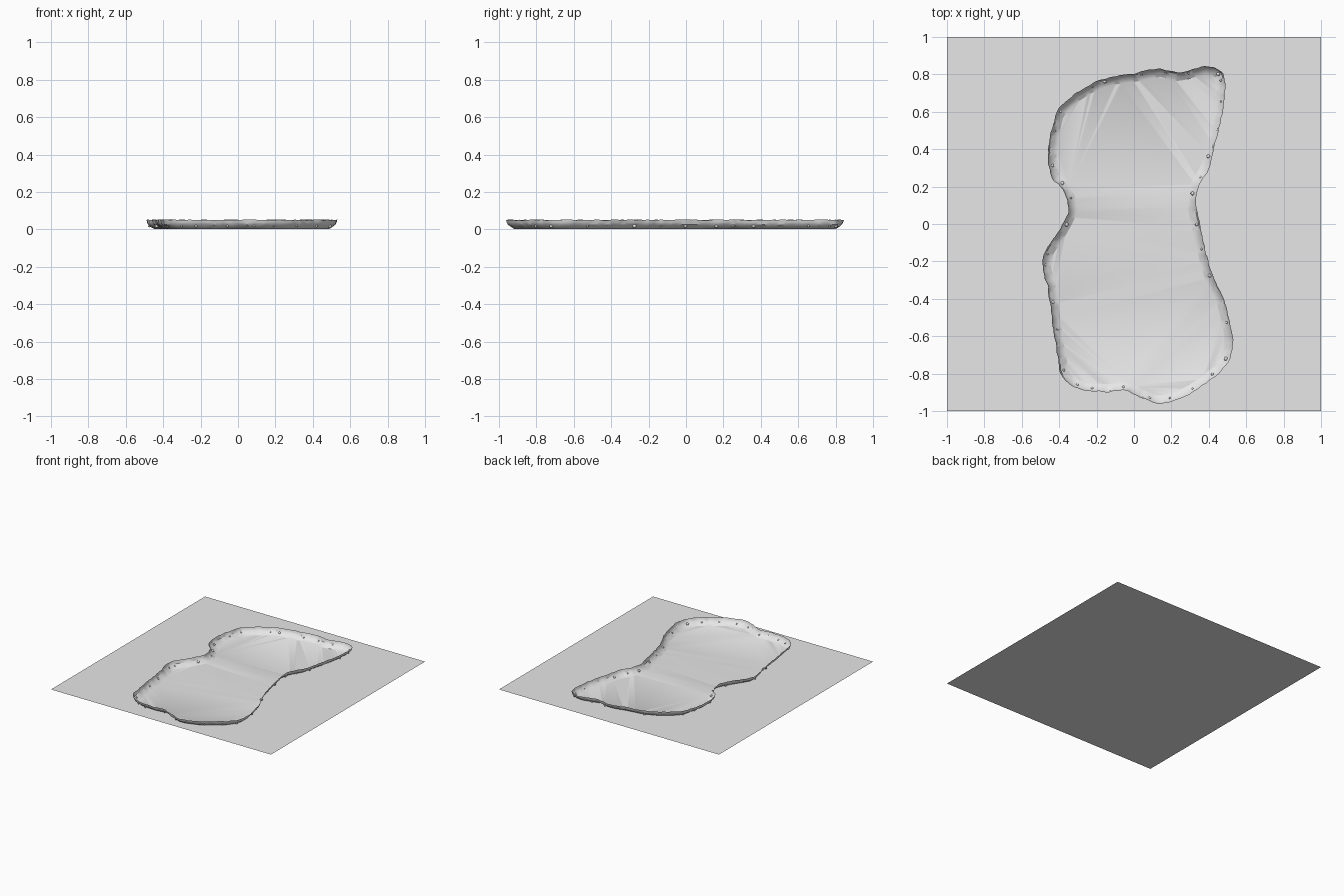
import bpy
import bmesh
import random
from mathutils import Vector, noise

random.seed(4)
cube = bpy.data.objects.get("Cube")
if cube:
    bpy.data.objects.remove(cube, do_unlink=True)

grey = bpy.data.materials.new("plain grey")
grey.use_nodes = True
grey.diffuse_color = (0.8, 0.8, 0.8, 1)
grey.node_tree.nodes["Principled BSDF"].inputs["Base Color"].default_value = (0.8, 0.8, 0.8, 1)


def make_object(name, bm):
    mesh = bpy.data.meshes.new(name)
    bm.to_mesh(mesh)
    bm.free()
    mesh.materials.append(grey)
    obj = bpy.data.objects.new(name, mesh)
    bpy.context.collection.objects.link(obj)
    return obj


def smooth_loop(points, steps):
    """Closed Catmull-Rom curve through the points."""
    out = []
    n = len(points)
    for i in range(n):
        a, b, c, d = (Vector(points[(i + k) % n]) for k in (-1, 0, 1, 2))
        for s in range(steps):
            t = s / steps
            out.append(0.5 * (2 * b + (c - a) * t + (2 * a - 5 * b + 4 * c - d) * t ** 2
                              + (3 * b - a - 3 * c + d) * t ** 3))
    return out


# Rim outline, clockwise from the back
outline = [
    (.14, .83), (.23, .81), (.37, .84), (.46, .82), (.485, .75), (.48, .64), (.44, .45),
    (.4, .3), (.35, .21), (.33, .13), (.35, 0), (.38, -.13), (.42, -.27), (.49, -.43),
    (.53, -.65), (.48, -.77), (.4, -.84), (.28, -.92), (.14, -.96), (.04, -.93),
    (-.05, -.89), (-.15, -.9), (-.3, -.88), (-.38, -.82), (-.41, -.7), (-.44, -.5),
    (-.46, -.35), (-.49, -.22), (-.47, -.14), (-.4, -.03), (-.35, .08), (-.38, .18),
    (-.44, .25), (-.46, .36), (-.44, .5), (-.4, .62), (-.28, .72), (-.15, .78), (0, .805),
]
loop = smooth_loop(outline, 12)
count = len(loop)
inward = []
for i in range(count):
    tangent = (loop[(i + 5) % count] - loop[i - 5]).normalized()
    inward.append(Vector((tangent.y, -tangent.x)))


def rough(i, layer, amount):
    p = loop[i]
    return amount * noise.noise(Vector((p.x * 25, p.y * 25, layer * 7.3)))


# Ground sheet
bm = bmesh.new()
bmesh.ops.create_grid(bm, x_segments=1, y_segments=1, size=1)
make_object("ground_sheet", bm)

# Basin: flat floor, flared lower wall, near-vertical uneven lip
profile = [(.045, .001, 0), (.026, .012, .004), (.008, .027, .006), (.003, .039, .006), (0, .051, .007)]
bm = bmesh.new()
rings = []
for layer, (inset, z, wobble) in enumerate(profile):
    ring = []
    for i in range(count):
        p = loop[i] + inward[i] * (inset + rough(i, 1, wobble))
        ring.append(bm.verts.new((p.x, p.y, z + rough(i, layer + 2, wobble * .7))))
    rings.append(ring)
for low, high in zip(rings, rings[1:]):
    for i in range(count):
        j = (i + 1) % count
        bm.faces.new((low[j], low[i], high[i], high[j]))
floor = bm.faces.new(rings[0])
floor.normal_update()
if floor.normal.z < 0:
    floor.normal_flip()
bmesh.ops.triangulate(bm, faces=[floor])
bmesh.ops.recalc_face_normals(bm, faces=bm.faces)
if sum(f.normal.z * f.calc_area() for f in bm.faces) < 0:
    bmesh.ops.reverse_faces(bm, faces=bm.faces)
basin = make_object("basin", bm)

# Small pebbles set through the sloping wall
bm = bmesh.new()
for k in range(34):
    i = int((k + random.uniform(.2, .8)) * count / 34) % count
    p = loop[i] + inward[i] * random.uniform(.014, .022)
    made = bmesh.ops.create_icosphere(bm, subdivisions=2, radius=random.uniform(.005, .011))
    bmesh.ops.translate(bm, verts=made["verts"], vec=(p.x, p.y, .018))
pebbles = make_object("wall_pebbles", bm)

bpy.ops.object.select_all(action="DESELECT")
for obj in (basin, pebbles):
    obj.select_set(True)
bpy.context.view_layer.objects.active = basin
bpy.ops.object.shade_smooth_by_angle()
